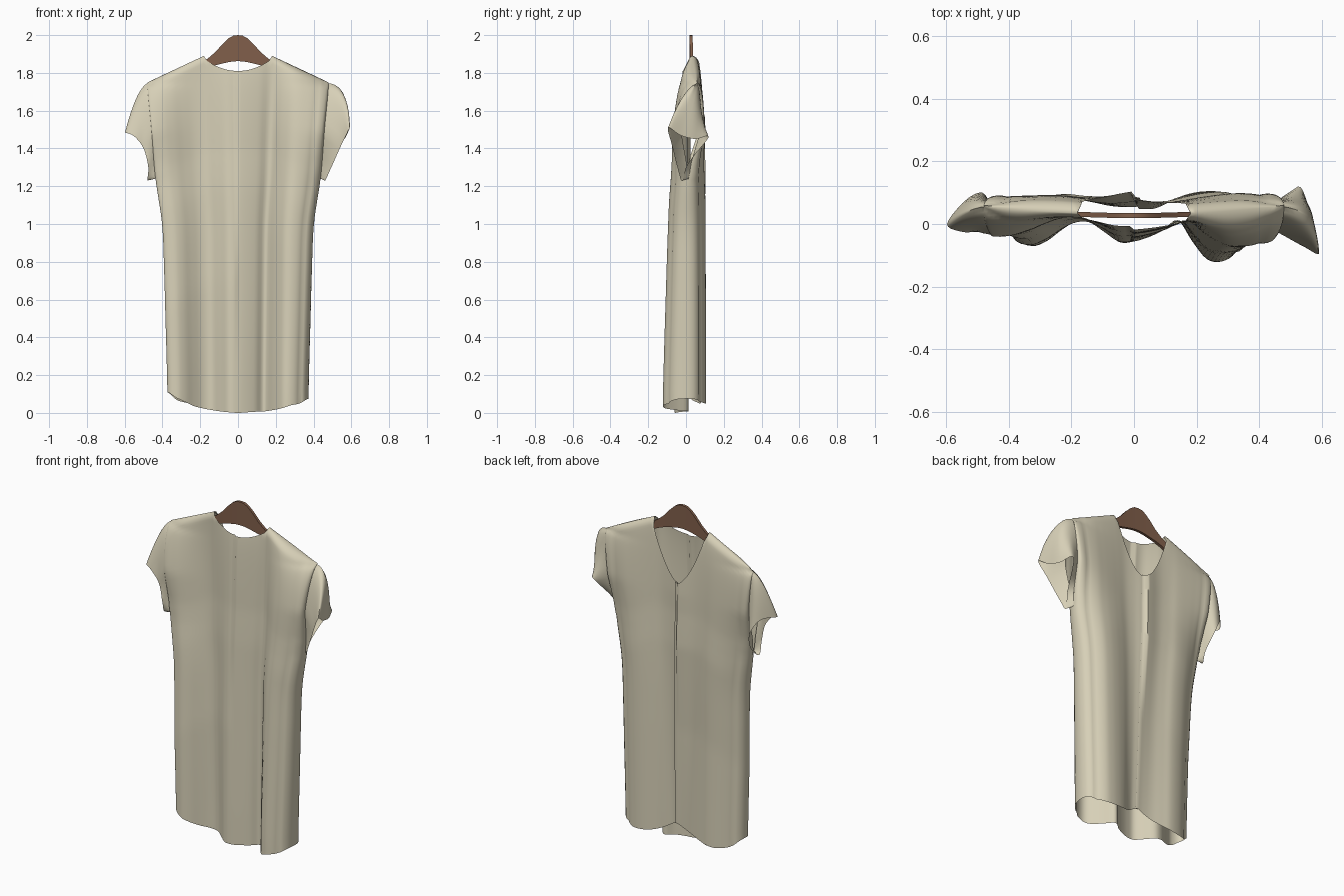
import bpy, bmesh, math
from mathutils import Vector

if "Cube" in bpy.data.objects:
    bpy.data.objects.remove(bpy.data.objects["Cube"])


def material(name, rgb):
    m = bpy.data.materials.new(name)
    m.diffuse_color = (*rgb, 1)
    m.use_nodes = True
    m.node_tree.nodes["Principled BSDF"].inputs["Base Color"].default_value = m.diffuse_color
    return m


CLOTH = material("cream cloth", (0.68, 0.63, 0.475))
WOOD = material("brown wood", (0.22, 0.115, 0.07))

# Fold depth (y) and hem height (z), sampled evenly from left side to right side
FRONT_Y = [-.04, -.07, -.055, -.02, .008, .012, -.022, -.058, -.056,
           -.042, -.02, .012, -.055, -.112, -.12, -.09, .005]
BACK_Y = [-.04, .03, .06, .075, .08, .075, .075, .085, .09,
          .082, .08, .09, .1, .105, .1, .07, .005]
FRONT_HEM = [.11, .08, .058, .036, .024, .015, .008, .003, 0,
             .003, .006, .008, .015, .025, .04, .05, .075]
BACK_HEM = [.11, .07, .055, .05, .055, .065, .08, .1, .12,
            .1, .08, .065, .055, .05, .05, .06, .075]
# Half width every 0.25 in height
HALF_WIDTH = [.372, .377, .384, .391, .402, .438, .458, .48, .48]


def spline(vals, t):
    """Catmull-Rom through evenly spaced values, t in 0..1."""
    n = len(vals) - 1
    i = min(int(t * n), n - 1)
    f = t * n - i
    p1, p2 = vals[i], vals[i + 1]
    p0 = vals[i - 1] if i > 0 else p1
    p3 = vals[i + 2] if i + 2 <= n else p2
    return p1 + .5 * f * (p2 - p0 + f * (2*p0 - 5*p1 + 4*p2 - p3 + f * (3*(p1 - p2) + p3 - p0)))


def fold(vals, u):
    """Fold depth with rounded side edges."""
    if abs(u) <= .875:
        return spline(vals, (u + 1) / 2)
    end, near = (vals[0], vals[1]) if u < 0 else (vals[-1], vals[-2])
    return end + (near - end) * math.sqrt(max(0, 1 - ((abs(u) - .875) / .125) ** 2))


def half_width(z):
    return spline(HALF_WIDTH, z / 2)


def shoulder_z(u):
    return 1.89 - .47 * max(0, abs(u) * .48 - .18)


def top_z(u, back):
    k = abs(u) / .375
    if k >= 1:
        return shoulder_z(u)
    return 1.56 + .33 * k ** 1.8 if back else 1.81 + .065 * k * k


def cloth_point(u, z, back):
    side = 1 if back else -1
    s = max(0, shoulder_z(u) - z)
    fall = min(1, s / .7) ** .5
    fold_fall = min(1, s / 1.7) ** .35
    ridge = .03 + .03 * u * u
    edge = FRONT_Y[0] if u < 0 else FRONT_Y[-1]
    base = edge * min(1, s / 1.2) + ridge * (1 - fall)
    y = base + (fold(BACK_Y if back else FRONT_Y, u) - edge) * (fall if back else fold_fall)
    # rounded shoulder over the hanger
    y += side * .02 * min(1, s / .03) ** .5 * max(0, 1 - s / .5) * (1 - u ** 8)
    # armhole opening, narrower towards the bottom
    gap = .05 * min(1, max(.3, (z - 1.24) / .25))
    y += side * gap * math.sqrt(max(0, 1 - ((z - 1.49) / .25) ** 2)) * abs(u) ** 5
    x = u * half_width(z)
    if back:  # the open seam sinks in and drifts sideways lower down
        k = max(0, 1 - z / 1.5) * math.exp(-(u / .25) ** 2)
        x += .025 * k
        y -= .045 * k
    return Vector((x, y, z))


def skin(bm, rows, closed=False):
    grid = [[bm.verts.new(p) for p in r] for r in rows]
    for a, b in zip(grid, grid[1:]):
        n = len(a)
        for i in range(n if closed else n - 1):
            j = (i + 1) % n
            bm.faces.new((a[i], a[j], b[j], b[i]))


def finish(bm, name, mat, angle):
    bmesh.ops.remove_doubles(bm, verts=bm.verts, dist=.0004)
    bmesh.ops.recalc_face_normals(bm, faces=bm.faces)
    me = bpy.data.meshes.new(name)
    bm.to_mesh(me)
    bm.free()
    me.materials.append(mat)
    ob = bpy.data.objects.new(name, me)
    bpy.context.collection.objects.link(ob)
    bpy.ops.object.select_all(action='DESELECT')
    ob.select_set(True)
    bpy.context.view_layer.objects.active = ob
    bpy.ops.object.shade_smooth_by_angle(angle=math.radians(angle))
    return ob


def panel(bm, cols, back, lift=0):
    """One cloth panel, hanging column by column from shoulder or neckline to hem."""
    rows = []
    for u in cols:
        hem = spline(BACK_HEM if back else FRONT_HEM, (u + 1) / 2)
        top = top_z(u, back)
        col = []
        for k in range(49):
            z = hem + (top - hem) * (1 - (1 - k / 48) ** 1.7)
            p = cloth_point(u, z, back)
            p.y += lift * max(0, 1 - abs(u) * 6)
            col.append(p)
        rows.append(col)
    skin(bm, rows)


# Shirt body: plain front, back split into two overlapping panels
cols = [i / 32 for i in range(-32, 33)]
cols = sorted(cols + [s * e for s in (-1, 1) for e in (.982, .992, .998)])
bm = bmesh.new()
panel(bm, cols, False)
panel(bm, [u for u in cols if u <= 0] + [.03], True, .008)
panel(bm, [-.02] + [u for u in cols if u >= 0], True, 0)
finish(bm, "shirt_body", CLOTH, 60)

# Sleeves: cuff loops run top, front, bottom, back
RIGHT_CUFF = [(.575, -.03, 1.47), (.592, -.095, 1.51), (.548, -.075, 1.42), (.485, -.04, 1.28),
              (.46, -.02, 1.23), (.475, .01, 1.32), (.525, .12, 1.46), (.56, .05, 1.45)]
LEFT_CUFF = [(-.598, .0, 1.485), (-.55, -.025, 1.465), (-.50, -.025, 1.40), (-.475, -.03, 1.3),
             (-.48, 0, 1.23), (-.46, .05, 1.28), (-.485, .1, 1.39), (-.54, .075, 1.48)]


def sleeve(name, sgn, cuff, bulge, rise):
    n = 40
    loop = [Vector(p) for p in cuff]
    loop = [loop[-1]] + loop + [loop[0], loop[1]]
    rows = [[] for _ in range(13)]
    for i in range(n):
        a = 2 * math.pi * i / n
        z = 1.4925 + .2525 * math.cos(a)
        p0 = cloth_point(sgn, z, i > n / 2)
        f = i / n * 8
        k = int(f)
        f -= k
        q0, q1, q2, q3 = loop[k:k + 4]
        p2 = q1 + .5 * f * (q2 - q0 + f * (2*q0 - 5*q1 + 4*q2 - q3 + f * (3*(q1 - q2) + q3 - q0)))
        c = max(0, math.cos(a))
        p1 = (p0 + p2) / 2 + Vector((sgn * bulge, .02, rise)) * c
        for r in range(13):
            t = r / 12
            rows[r].append(p0 * (1 - t) ** 2 + p1 * 2 * t * (1 - t) + p2 * t * t)
    bm = bmesh.new()
    skin(bm, rows, True)
    finish(bm, name, CLOTH, 60)


sleeve("right_sleeve", 1, RIGHT_CUFF, .07, .13)
sleeve("left_sleeve", -1, LEFT_CUFF, .0, .1)

# Wooden hanger: swept slab from paired top and bottom outlines
HANGER = [(0, 2.0, 1.862), (.025, 1.997, 1.861), (.05, 1.983, 1.857), (.08, 1.955, 1.85), (.12, 1.91, 1.84),
          (.16, 1.876, 1.825), (.2, 1.852, 1.805), (.3, 1.80, 1.755), (.4, 1.752, 1.71)]
outline = [(-x, t, b) for x, t, b in HANGER[:0:-1]] + HANGER
rows = []
for x, t, b in outline:
    y = .027 + .03 * (x / .48) ** 2
    rows.append([Vector((x, y - .008, b)), Vector((x, y + .008, b)),
                 Vector((x, y + .008, t)), Vector((x, y - .008, t))])
bm = bmesh.new()
skin(bm, rows, True)
bm.verts.ensure_lookup_table()
bm.faces.new(bm.verts[:4])
bm.faces.new(bm.verts[-4:])
finish(bm, "hanger", WOOD, 35)
